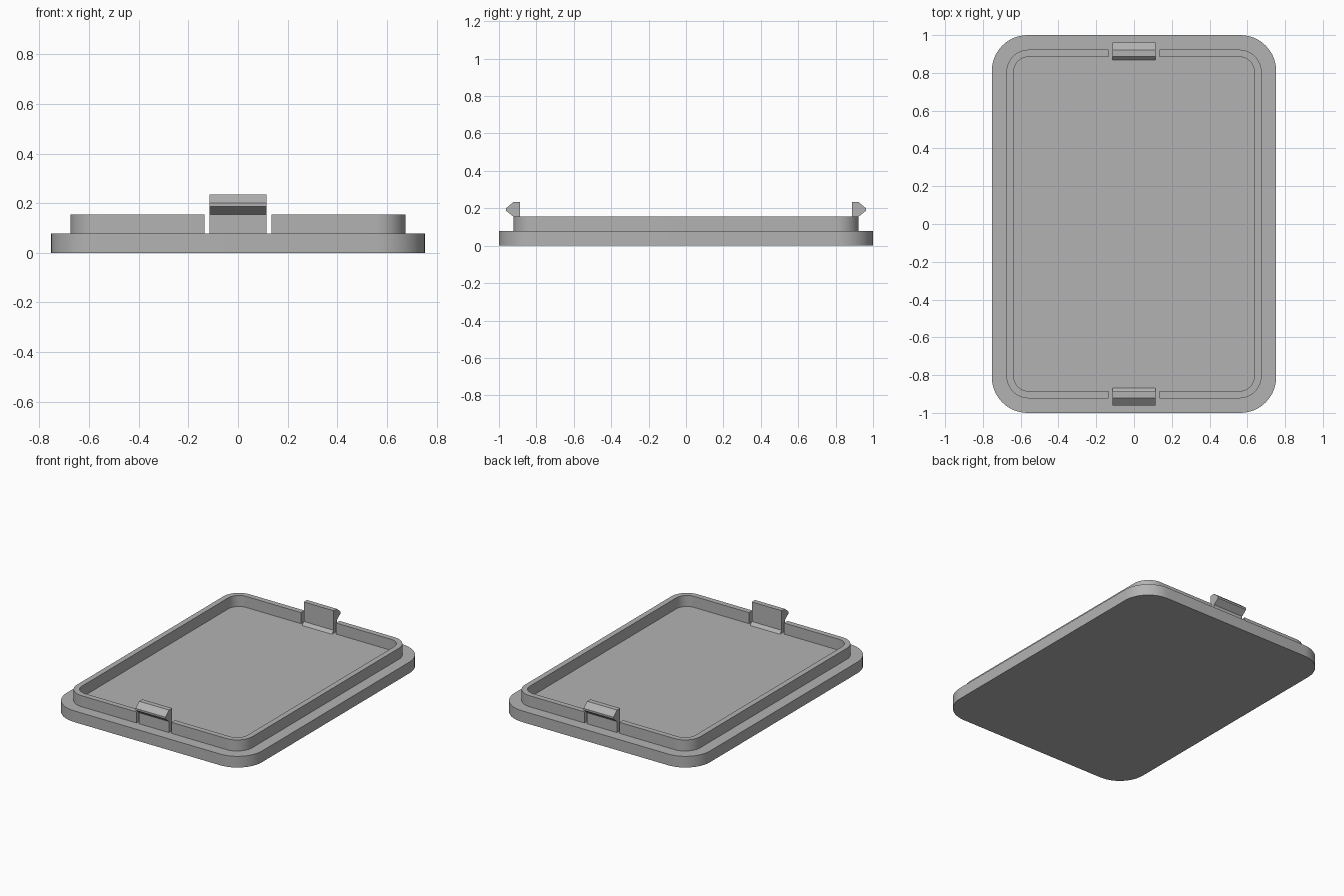
import bpy
import math

cube = bpy.data.objects.get("Cube")
if cube:
    bpy.data.objects.remove(cube, do_unlink=True)

GREY = (0.45, 0.45, 0.45, 1)
mat = bpy.data.materials.new("grey plastic")
mat.use_nodes = True
mat.diffuse_color = GREY
mat.node_tree.nodes["Principled BSDF"].inputs["Base Color"].default_value = GREY

BASE_TOP, RIM_TOP = 0.078, 0.155
CLIP_HALF, GAP_HALF = 0.115, 0.135
STEPS = 12


def make_object(name, verts, faces):
    mesh = bpy.data.meshes.new(name)
    mesh.from_pydata(verts, [], faces)
    mesh.materials.append(mat)
    obj = bpy.data.objects.new(name, mesh)
    bpy.context.collection.objects.link(obj)
    bpy.ops.object.select_all(action="DESELECT")
    obj.select_set(True)
    bpy.context.view_layer.objects.active = obj
    bpy.ops.object.shade_smooth_by_angle(angle=math.radians(30))
    return obj


def right_side(hx, hy, r):
    """Two rounded corners on +x, from front to back."""
    pts = []
    for sy, start in ((-1, -math.pi / 2), (1, 0)):
        for i in range(STEPS + 1):
            a = start + i / STEPS * math.pi / 2
            pts.append((hx - r + r * math.cos(a), sy * (hy - r) + r * math.sin(a)))
    return pts


def prism(name, outline, z0, z1):
    n = len(outline)
    verts = [(x, y, z) for z in (z0, z1) for x, y in outline]
    faces = [tuple(reversed(range(n))), tuple(range(n, 2 * n))]
    faces += [(i, (i + 1) % n, n + (i + 1) % n, n + i) for i in range(n)]
    return make_object(name, verts, faces)


# Rounded base plate
half = right_side(0.753, 1.0, 0.19)
prism("base_plate", half + [(-x, -y) for x, y in half], 0, BASE_TOP)


# Raised rim: half a rounded wall on +x, mirrored, open at both clips
def rim_path(hx, hy, r):
    return [(GAP_HALF, -hy)] + right_side(hx, hy, r) + [(GAP_HALF, hy)]


outer = rim_path(0.675, 0.923, 0.118)
inner = rim_path(0.637, 0.885, 0.08)
verts, faces = [], []
for (ox, oy), (ix, iy) in zip(outer, inner):
    verts += [(ox, oy, BASE_TOP), (ox, oy, RIM_TOP), (ix, iy, RIM_TOP), (ix, iy, BASE_TOP)]
for i in range(len(outer) - 1):
    a, b = 4 * i, 4 * i + 4
    faces += [(a + k, b + k, b + (k + 1) % 4, a + (k + 1) % 4) for k in range(4)]
last = len(verts) - 4
faces += [(0, 1, 2, 3), (last + 3, last + 2, last + 1, last)]
rim = make_object("rim_wall", verts, faces)
mirror = rim.modifiers.new("Mirror", "MIRROR")
mirror.use_mirror_merge = False

# Snap clips: hooked side profile (distance from centre, height)
profile = [
    (0.867, BASE_TOP), (0.923, BASE_TOP), (0.923, RIM_TOP), (0.962, 0.187),
    (0.962, 0.2), (0.922, 0.234), (0.887, 0.234), (0.887, 0.098),
]
for name, sy in (("front_clip", -1), ("back_clip", 1)):
    n = len(profile)
    verts = [(x * sy, d * sy, z) for x in (-CLIP_HALF, CLIP_HALF) for d, z in profile]
    faces = [tuple(reversed(range(n))), tuple(range(n, 2 * n))]
    faces += [(i, (i + 1) % n, n + (i + 1) % n, n + i) for i in range(n)]
    clip = make_object(name, verts, faces)
    clip.data.shade_flat()
